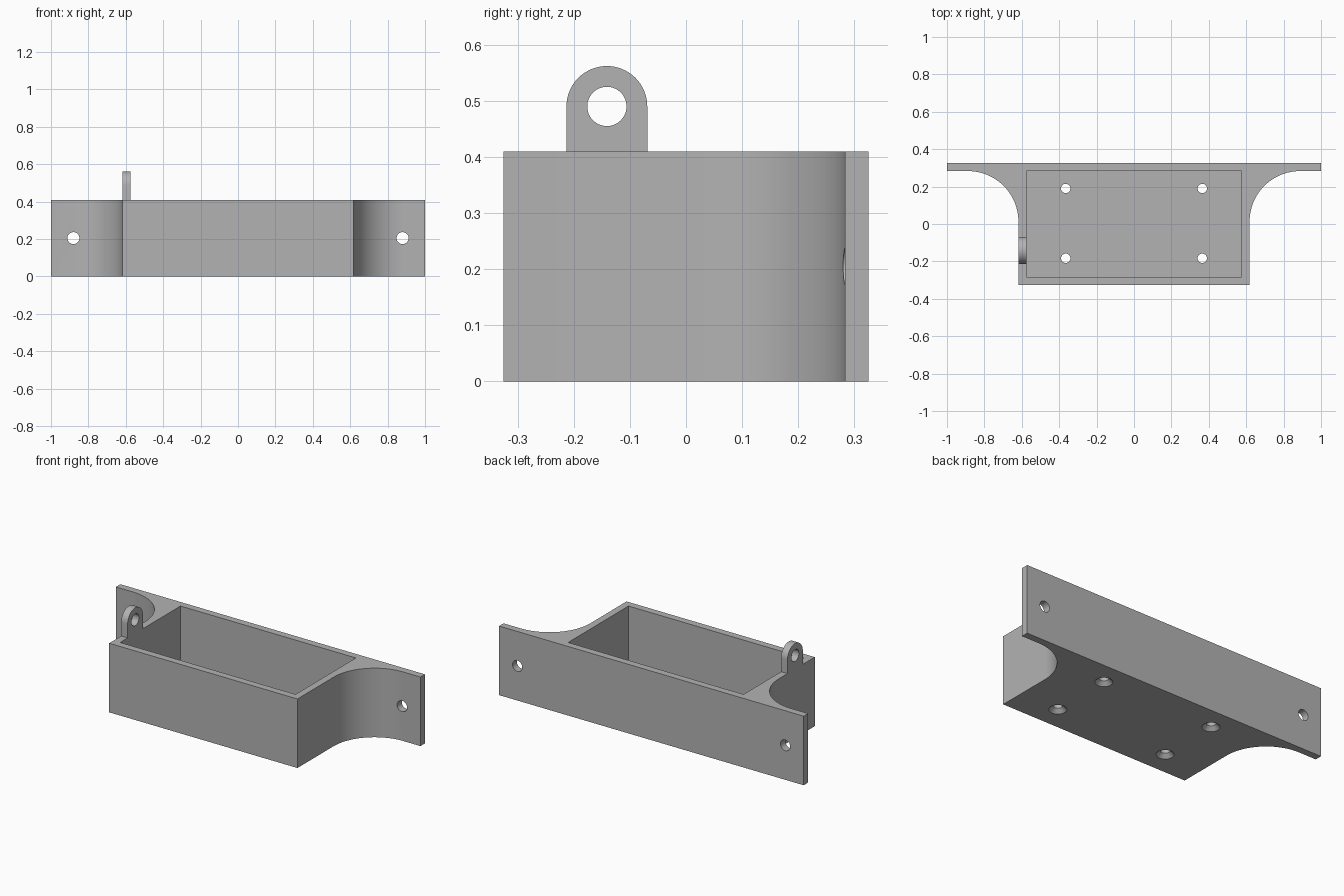
import bpy, bmesh
from math import sin, cos, pi, radians
from mathutils import Matrix, Vector

cube = bpy.data.objects.get("Cube")
if cube:
    bpy.data.objects.remove(cube, do_unlink=True)

grey = bpy.data.materials.new("plain grey")
grey.use_nodes = True
grey.diffuse_color = (0.45, 0.45, 0.45, 1)
grey.node_tree.nodes["Principled BSDF"].inputs["Base Color"].default_value = grey.diffuse_color

HEIGHT, WALL = 0.41, 0.042
HALF_W, HALF_D = 0.618, 0.325      # outer box
FLANGE_Y, FILLET = 0.283, 0.27     # flange front face, corner radius


def finish(name, bm):
    bmesh.ops.recalc_face_normals(bm, faces=bm.faces)
    mesh = bpy.data.meshes.new(name)
    bm.to_mesh(mesh)
    bm.free()
    mesh.materials.append(grey)
    obj = bpy.data.objects.new(name, mesh)
    bpy.context.collection.objects.link(obj)
    return obj


def extrude(name, points, direction):
    bm = bmesh.new()
    face = bm.faces.new([bm.verts.new(p) for p in points])
    result = bmesh.ops.extrude_face_region(bm, geom=[face])
    top = [v for v in result["geom"] if isinstance(v, bmesh.types.BMVert)]
    bmesh.ops.translate(bm, verts=top, vec=direction)
    return finish(name, bm)


def cylinder(name, centre, axis, r1, r2, depth):
    bm = bmesh.new()
    turn = Vector((0, 0, 1)).rotation_difference(Vector(axis)).to_matrix().to_4x4()
    bmesh.ops.create_cone(bm, cap_ends=True, segments=48, radius1=r1, radius2=r2,
                          depth=depth, matrix=Matrix.Translation(centre) @ turn)
    return finish(name, bm)


def select(obj):
    bpy.ops.object.select_all(action='DESELECT')
    obj.select_set(True)
    bpy.context.view_layer.objects.active = obj


def cut(obj, cutter):
    cutter.hide_render = True
    mod = obj.modifiers.new("cut", 'BOOLEAN')
    mod.operation, mod.solver, mod.object = 'DIFFERENCE', 'EXACT', cutter
    select(obj)
    bpy.ops.object.modifier_apply(modifier=mod.name)
    bpy.data.objects.remove(cutter, do_unlink=True)


# Tray with curved shoulders running into the wall flange
cx, cy = HALF_W + FILLET, FLANGE_Y - FILLET
half = [(HALF_W, -HALF_D)]
for i in range(33):
    a = pi - i / 32 * pi / 2
    half.append((cx + FILLET * cos(a), cy + FILLET * sin(a)))
half += [(1, FLANGE_Y), (1, HALF_D)]
outline = half + [(-x, y) for x, y in reversed(half)]
tray = extrude("mounting_tray", [(x, y, 0) for x, y in outline], (0, 0, HEIGHT))

# Open cavity
ix, iy = HALF_W - WALL, HALF_D - WALL
cavity = [(-ix, -iy, WALL), (ix, -iy, WALL), (ix, iy, WALL), (-ix, iy, WALL)]
cut(tray, extrude("cavity_cutter", cavity, (0, 0, 1)))

# Flange screw holes and countersunk floor holes
for sx in (-1, 1):
    cut(tray, cylinder("flange_hole_cutter", (sx * 0.88, 0.3, 0.205), (0, 1, 0),
                       0.032, 0.032, 0.3))
    for y in (-0.183, 0.19):
        x = sx * 0.365
        cut(tray, cylinder("floor_hole_cutter", (x, y, 0), (0, 0, 1), 0.025, 0.025, 0.2))
        cut(tray, cylinder("countersink_cutter", (x, y, 0), (0, 0, 1), 0.07, 0.025, 0.044))

# Hanging eyelet on the right wall
ey, ez, er = -0.141, 0.49, 0.072
profile = [(ey + er, HEIGHT)]
profile += [(ey + er * cos(i * pi / 32), ez + er * sin(i * pi / 32)) for i in range(33)]
profile.append((ey - er, HEIGHT))
eyelet = extrude("eyelet", [(-HALF_W, y, z) for y, z in profile], (WALL, 0, 0))
cut(eyelet, cylinder("eyelet_hole_cutter", (-0.6, ey, ez), (1, 0, 0), 0.035, 0.035, 0.3))

for obj in (tray, eyelet):
    select(obj)
    bpy.ops.object.shade_smooth_by_angle(angle=radians(25))
